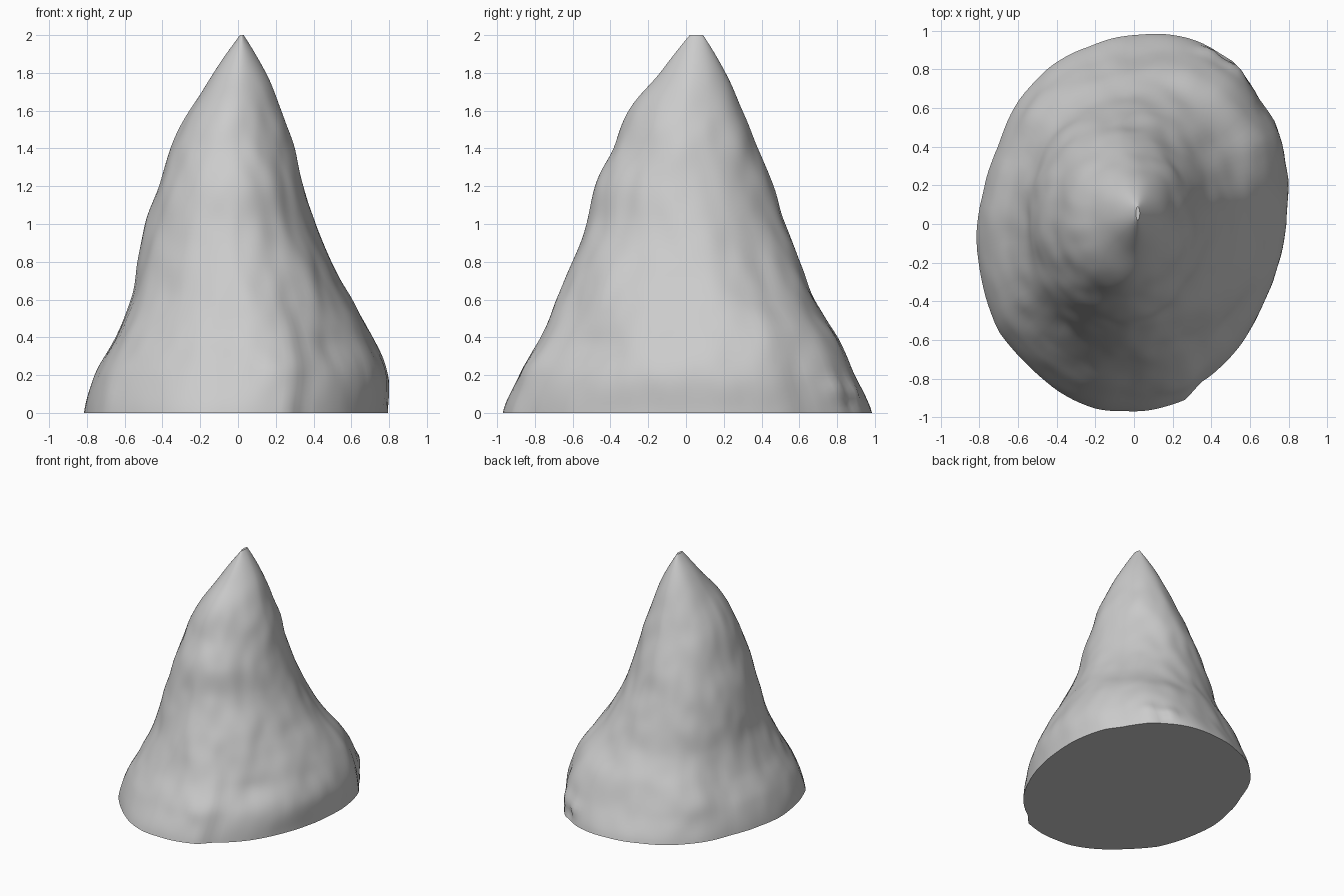
import bpy, bmesh, math
from mathutils import Vector, noise

if "Cube" in bpy.data.objects:
    bpy.data.objects.remove(bpy.data.objects["Cube"])

# Extents of the mound at each height: z, left, right, front, back
# (the last row only steers the curve at the tip)
LEVELS = [
    (0.0, -.81, .80, -.975, .975), (0.2, -.755, .80, -.885, .885),
    (0.4, -.645, .715, -.765, .80), (0.6, -.57, .60, -.68, .68),
    (0.8, -.535, .49, -.60, .605), (1.0, -.485, .41, -.525, .53),
    (1.2, -.42, .35, -.485, .46), (1.4, -.36, .30, -.39, .38),
    (1.6, -.255, .23, -.305, .30), (1.8, -.13, .145, -.14, .21),
    (2.0, .01, .03, .02, .09), (2.2, .16, -.12, .2, -.06)]

# Outline of the foot, seen from the top
FOOT = [(.80, .2), (.74, .52), (.65, .65), (.53, .83), (.35, .94), (.03, .98),
        (-.22, .92), (-.42, .82), (-.6, .63), (-.7, .4), (-.78, .15), (-.81, -.05),
        (-.77, -.35), (-.7, -.55), (-.55, -.72), (-.4, -.86), (-.2, -.955),
        (-.05, -.97), (.27, -.91), (.35, -.82), (.52, -.67), (.67, -.42),
        (.76, -.15), (.79, .05)]

# Swellings and hollows: x, y, z, size, amount
BUMPS = [(.3, -.42, .75, .15, .03), (.47, -.5, .35, .15, -.03),
         (.22, -.8, .25, .13, .02), (.40, .90, .12, .07, .03),
         (.53, .80, .14, .07, .025), (.45, .87, .05, .04, -.02),
         (-.45, .55, .25, .14, .03),
         (.2, .65, .45, .12, -.02), (.55, .2, .6, .15, .02)]

# Fullness of the four upper corners: back right, back left, front left, front right
CORNERS = [1.92, 2.1, 1.97, 1.72]
SEGMENTS, RINGS = 128, 80


def extents(z):
    # smooth curve through the levels
    k = min(int(z / .2 + 1e-6), len(LEVELS) - 3)
    t = z / .2 - k
    p0, p1, p2, p3 = (LEVELS[max(0, k + i)] for i in (-1, 0, 1, 2))
    return [b + .5 * t * (c - a + t * (2 * a - 5 * b + 4 * c - d
            + t * (3 * (b - c) + d - a)))
            for a, b, c, d in zip(p0[1:], p1[1:], p2[1:], p3[1:])]


POLAR = sorted((math.atan2(y / .975, x / .805) % math.tau,
                math.hypot(x / .805, y / .975)) for x, y in FOOT)
POLAR = [(POLAR[-1][0] - math.tau, POLAR[-1][1])] + POLAR + \
        [(POLAR[0][0] + math.tau, POLAR[0][1])]


def foot_radius(angle):
    for (a, r), (b, s) in zip(POLAR, POLAR[1:]):
        if a <= angle <= b:
            return r + (s - r) * (angle - a) / (b - a)
    return 1.0


def surface_point(angle, z):
    left, right, front, back = extents(z)
    c, s = math.cos(angle), math.sin(angle)
    n = CORNERS[int(angle / (math.pi / 2)) % 4]
    upper = (abs(c) ** n + abs(s) ** n) ** (-1 / n)
    w = max(0.0, 1 - z / 1.2)
    w = w * w * (3 - 2 * w)
    r = upper + (foot_radius(angle) - upper) * w
    p = Vector(((left + right) / 2 + r * c * (right - left) / 2,
                (front + back) / 2 + r * s * (back - front) / 2, z))
    # rocky relief, fading out towards the tip
    push = .012 * noise.noise(Vector((p.x * 4, p.y * 4, z * 2.5)))
    push += .008 * noise.noise(Vector((p.x * 9, p.y * 9, z * 5)))
    push *= min(1, (2 - z) * 2) * min(1, .3 + z * 3)
    for x, y, h, size, amount in BUMPS:
        d = (p - Vector((x, y, h))).length / size
        push += amount * math.exp(-d * d)
    # fill out the flaring lower sides at the two long diagonals
    diagonal = max(0, math.sin(2 * angle)) ** 2
    push += .03 * diagonal * math.exp(-((z - .4) / .2) ** 2)
    return p + Vector((c, s, 0)) * push


# Mound: stacked rings closed at foot and tip
bm = bmesh.new()
rings = [[bm.verts.new(surface_point(math.tau * i / SEGMENTS, 2 * k / RINGS))
          for i in range(SEGMENTS)] for k in range(RINGS + 1)]
for low, high in zip(rings, rings[1:]):
    for i in range(SEGMENTS):
        j = (i + 1) % SEGMENTS
        bm.faces.new((low[i], low[j], high[j], high[i])).smooth = True
bm.faces.new(rings[-1])
bm.faces.new(rings[0][::-1])
mesh = bpy.data.meshes.new("rock_mound")
bm.to_mesh(mesh)
bm.free()

stone = bpy.data.materials.new("light grey stone")
stone.diffuse_color = (.6, .6, .6, 1)
stone.use_nodes = True
stone.node_tree.nodes["Principled BSDF"].inputs["Base Color"].default_value = stone.diffuse_color
mesh.materials.append(stone)
mound = bpy.data.objects.new("rock_mound", mesh)
bpy.context.collection.objects.link(mound)
bpy.context.view_layer.objects.active = mound
mound.select_set(True)
bpy.ops.object.shade_smooth_by_angle(angle=math.radians(45))
